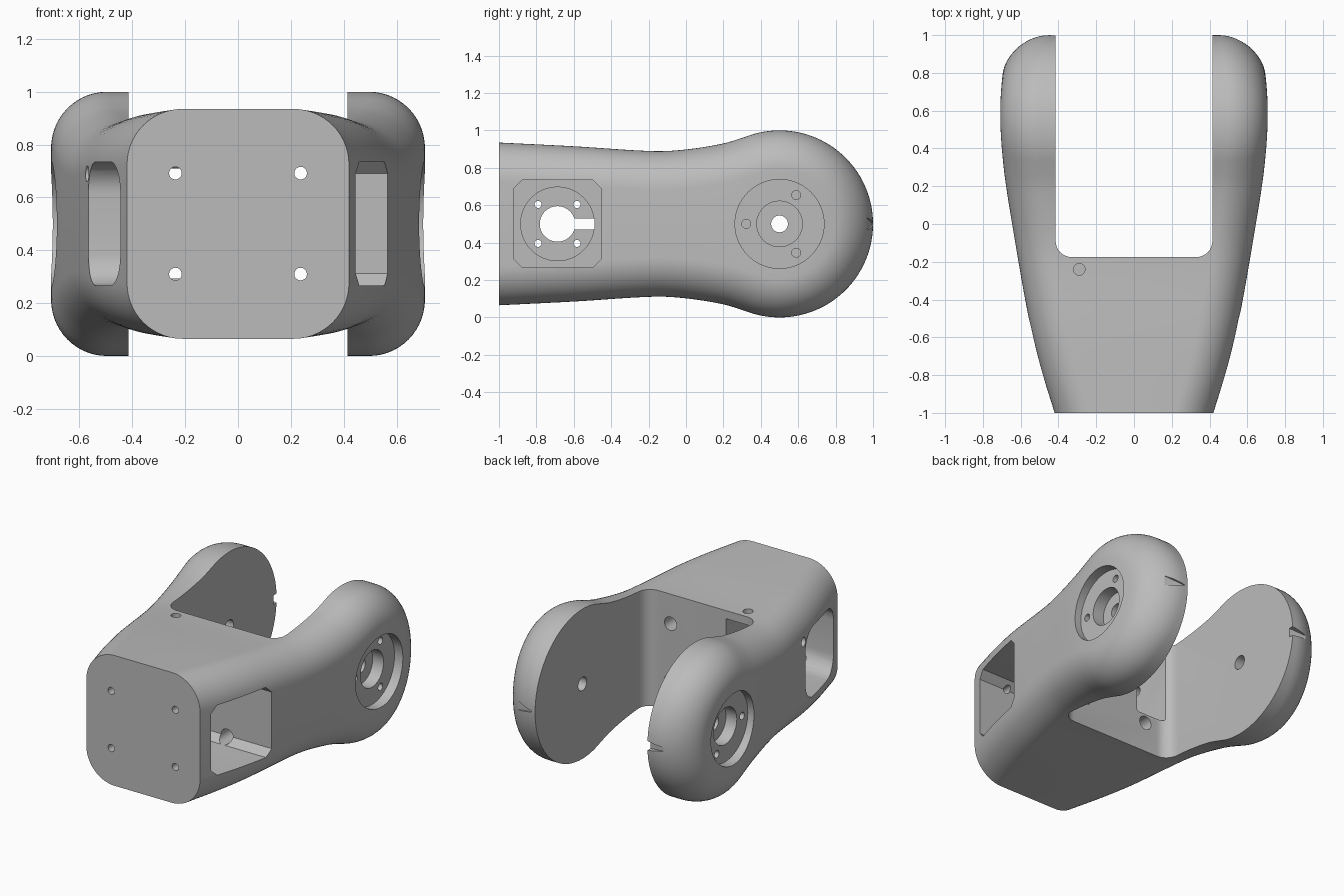
import bpy, bmesh, math

cube = bpy.data.objects.get("Cube")
if cube:
    bpy.data.objects.remove(cube, do_unlink=True)

grey = bpy.data.materials.new("matte grey")
grey.use_nodes = True
grey.diffuse_color = (0.5, 0.5, 0.5, 1)
grey.node_tree.nodes["Principled BSDF"].inputs["Base Color"].default_value = (0.5, 0.5, 0.5, 1)

FILLET = 0.21
MID = 0.5          # height of the centre line
WIDTH = [(-1, .42), (-.75, .497), (-.5, .557), (0, .645), (.3, .69), (.57, .708), (.8, .695), (1, .66)]
HEIGHT = [(-1, .435), (-.6, .415), (-.17, .389), (0, .398), (.2, .43), (.32, .4665)]


def smooth(keys, t):
    """Smooth curve through (position, value) keys."""
    n = len(keys)

    def slope(i):
        a, b = keys[max(i - 1, 0)], keys[min(i + 1, n - 1)]
        return (b[1] - a[1]) / (b[0] - a[0])
    i = 0
    while i < n - 2 and t > keys[i + 1][0]:
        i += 1
    (x0, v0), (x1, v1) = keys[i], keys[i + 1]
    w = x1 - x0
    s = min(max((t - x0) / w, 0), 1)
    return (v0 * (1 + 2 * s) * (1 - s) ** 2 + v1 * s * s * (3 - 2 * s)
            + w * slope(i) * s * (1 - s) ** 2 - w * slope(i + 1) * s * s * (1 - s))


def new_object(name, bm):
    bmesh.ops.recalc_face_normals(bm, faces=bm.faces)
    mesh = bpy.data.meshes.new(name)
    bm.to_mesh(mesh)
    bm.free()
    obj = bpy.data.objects.new(name, mesh)
    bpy.context.collection.objects.link(obj)
    return obj


def make_body():
    # Upper side outline: waisted neck, then a round end
    line = []
    for i in range(40):
        y = -1 + 1.32 * i / 40
        line.append((y, smooth(HEIGHT, y)))
    start = math.acos(-0.36)
    for i in range(41):
        a = start * (1 - i / 40)
        line.append((.5 + .5 * math.cos(a), .5 * math.sin(a)))
    # Rounded section swept along the outline, inset along its normal
    arc = [math.radians(90 * k / 14) for k in range(15)]
    quarter = [(FILLET * (1 - math.sin(a)), FILLET * (1 - math.cos(a))) for a in arc]
    bm = bmesh.new()
    rings = []
    for i, (y, h) in enumerate(line):
        if i == 0:
            ny, nz = 0, 1
        elif i == len(line) - 1:
            ny, nz = 1, 0
        else:
            dy, dz = line[i + 1][0] - line[i - 1][0], line[i + 1][1] - line[i - 1][1]
            ln = math.hypot(dy, dz)
            ny, nz = -dz / ln, dy / ln
        ring = []
        for sx, sz, part in ((1, 1, quarter), (-1, 1, quarter[::-1]),
                             (-1, -1, quarter), (1, -1, quarter[::-1])):
            for d, e in part:
                py = max(-1, y - ny * d)
                ring.append(bm.verts.new((sx * (smooth(WIDTH, py) - e), py,
                                          MID + sz * (h - nz * d))))
        rings.append(ring)
    n = len(rings[0])
    for r0, r1 in zip(rings, rings[1:]):
        for j in range(n):
            bm.faces.new((r0[j], r0[(j + 1) % n], r1[(j + 1) % n], r1[j]))
    bm.faces.new(rings[0])
    bmesh.ops.remove_doubles(bm, verts=bm.verts, dist=1e-5)
    bmesh.ops.dissolve_degenerate(bm, edges=bm.edges, dist=1e-5)
    return new_object("forked_arm_bracket", bm)


def rounded(x0, x1, y0, y1, r, segs):
    pts = []
    for k, (cx, cy) in enumerate(((x1 - r, y1 - r), (x0 + r, y1 - r),
                                  (x0 + r, y0 + r), (x1 - r, y0 + r))):
        for s in range(segs + 1):
            a = math.pi / 2 * (k + s / segs)
            pts.append((cx + r * math.cos(a), cy + r * math.sin(a)))
    return pts


def circle(cx, cy, r, n=32):
    return [(cx + r * math.cos(2 * math.pi * i / n), cy + r * math.sin(2 * math.pi * i / n))
            for i in range(n)]


def prism(axis, outline, t0, t1):
    """Extrude a flat outline along an axis."""
    place = {"X": lambda a, b, t: (t, a, b), "Y": lambda a, b, t: (a, t, b),
             "Z": lambda a, b, t: (a, b, t)}[axis]
    bm = bmesh.new()
    lo = [bm.verts.new(place(a, b, t0)) for a, b in outline]
    hi = [bm.verts.new(place(a, b, t1)) for a, b in outline]
    n = len(lo)
    for i in range(n):
        bm.faces.new((lo[i], lo[(i + 1) % n], hi[(i + 1) % n], hi[i]))
    bm.faces.new(lo)
    bm.faces.new(hi)
    return new_object("cutter", bm)


body = make_body()
body.data.materials.append(grey)


def cut(cutter):
    cutter.hide_render = True
    mod = body.modifiers.new("cut", "BOOLEAN")
    mod.operation = "DIFFERENCE"
    mod.solver = "EXACT"
    mod.object = cutter
    bpy.context.view_layer.objects.active = body
    bpy.ops.object.modifier_apply(modifier=mod.name)
    bpy.data.objects.remove(cutter, do_unlink=True)


# Gap between the fork arms
cut(prism("Z", rounded(-.415, .415, -.175, 1.4, .085, 8), -.2, 1.2))

# Side pockets: chamfered on one side, rounded on the other
cut(prism("X", rounded(-.92, -.453, .267, .735, .045, 1), -.02, .9))
cut(prism("X", rounded(-.92, -.453, .267, .735, .12, 8), -.9, -.17))

# Motor seat, shaft hole, wire slot and screws in the wall between pockets
MY = -.687
cut(prism("X", circle(MY, MID, .197, 48), -.08, .02))
cut(prism("X", circle(MY, MID, .095), -.25, .05))
cut(prism("X", rounded(MY + .05, -.49, .47, .53, .004, 1), -.25, .05))
for sy in (-1, 1):
    for sz in (-1, 1):
        cut(prism("X", circle(MY + sy * .104, MID + sz * .104, .019, 16), -.25, .05))

# Front mounting holes, wider behind the pockets
for x in (-.237, .237):
    for z in (.31, .692):
        cut(prism("Y", circle(x, z, .024, 20), -1.1, -.85))
        cut(prism("Y", circle(x, z, .045, 24), -.5, -.1))

# Cable passage from the gap, with its top and side holes
cut(prism("Y", rounded(-.38, -.172, .37, .835, .01, 2), -.5, -.1))
cut(prism("Z", circle(-.29, -.24, .031, 24), .6, 1.1))
cut(prism("X", circle(-.425, .69, .03, 20), -.9, -.35))

# Pivot seats and holes on both arms
for s in (-1, 1):
    cut(prism("X", circle(.5, MID, .238, 56), s * .64, s * .9))
    cut(prism("X", circle(.5, MID, .122, 40), s * .56, s * .7))
    cut(prism("X", circle(.5, MID, .045, 28), s * .3, s * .7))
    for k in range(3):
        a = math.radians(60 + 120 * k)
        cut(prism("X", circle(.5 + .178 * math.cos(a), MID + .178 * math.sin(a), .024, 20),
                  s * .52, s * .7))

# Pointed index notch at the tip of each arm
for x0, x1 in ((.44, .57), (-.58, -.40)):
    notch = prism("Z", [(x0, 1.02), (x1, 1.02), (x1, .965), (x0, .995)], -.033, .033)
    for v in notch.data.vertices:
        v.co.z = MID + v.co.z * (.1 if abs(v.co.x - x0) < .001 else 1)
    cut(notch)

bpy.ops.object.select_all(action="DESELECT")
body.select_set(True)
bpy.context.view_layer.objects.active = body
bpy.ops.object.shade_smooth_by_angle(angle=math.radians(30))
